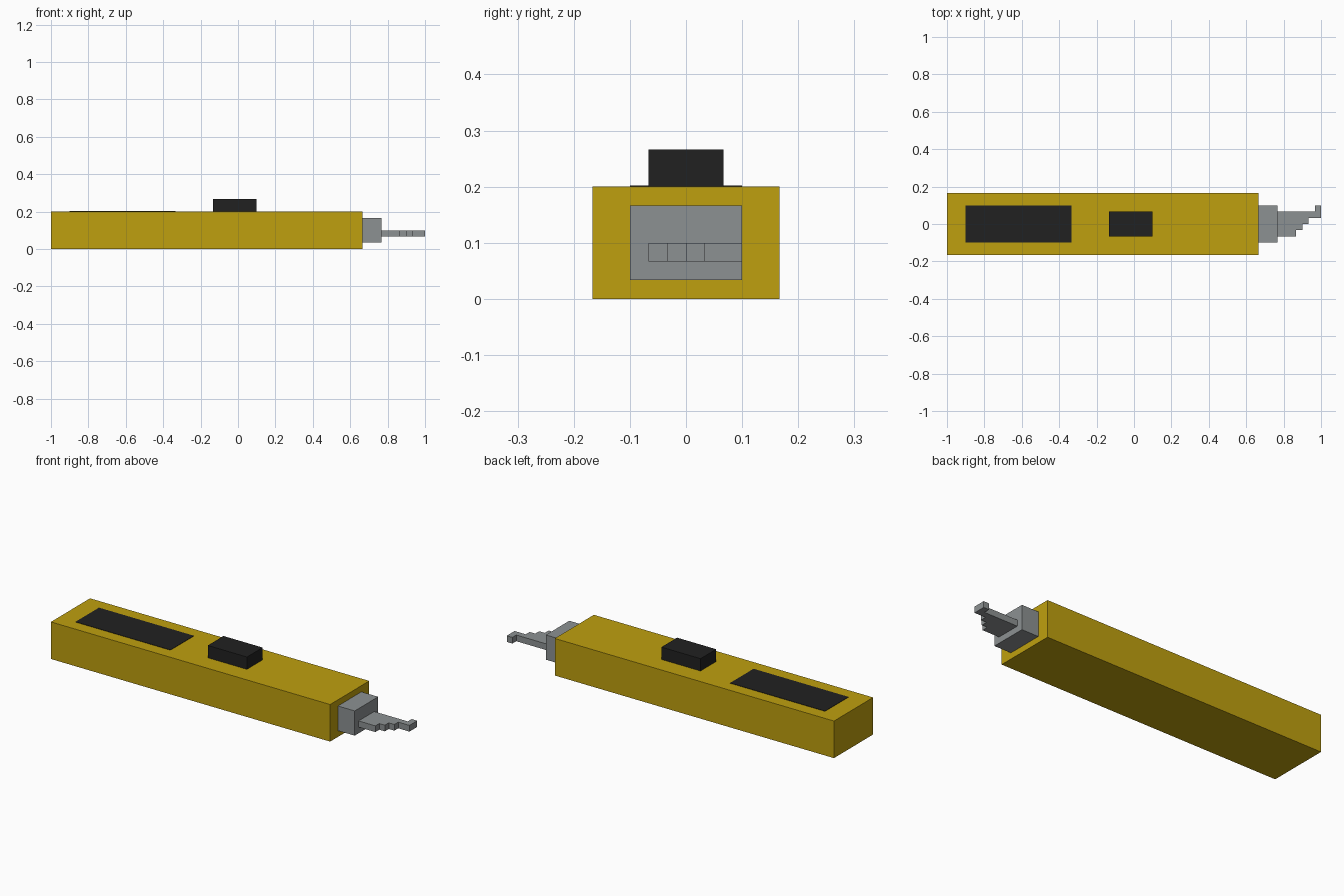
import bpy
import bmesh

if "Cube" in bpy.data.objects:
    bpy.data.objects.remove(bpy.data.objects["Cube"])

U = 1 / 30  # modular unit


def material(name, rgb):
    m = bpy.data.materials.new(name)
    m.diffuse_color = (*rgb, 1)
    m.use_nodes = True
    m.node_tree.nodes["Principled BSDF"].inputs["Base Color"].default_value = m.diffuse_color
    return m


yellow = material("mustard_yellow", (0.52, 0.35, 0.0045))
grey = material("metal_grey", (0.265, 0.283, 0.288))
black = material("black", (0.0155, 0.0155, 0.0155))


def prism(name, outline, z0, z1, mat):
    """Extrude an outline (in units) from z0 to z1."""
    bm = bmesh.new()
    face = bm.faces.new([bm.verts.new((x * U, y * U, z0 * U)) for x, y in outline])
    ext = bmesh.ops.extrude_face_region(bm, geom=[face])
    for v in ext["geom"]:
        if isinstance(v, bmesh.types.BMVert):
            v.co.z = z1 * U
    bmesh.ops.recalc_face_normals(bm, faces=bm.faces)
    mesh = bpy.data.meshes.new(name)
    bm.to_mesh(mesh)
    bm.free()
    mesh.materials.append(mat)
    obj = bpy.data.objects.new(name, mesh)
    bpy.context.collection.objects.link(obj)
    return obj


def box(name, x0, x1, half_y, z0, z1, mat):
    outline = [(x0, -half_y), (x1, -half_y), (x1, half_y), (x0, half_y)]
    return prism(name, outline, z0, z1, mat)


# Long handle with a raised button and a flat dark panel on top
box("handle", -30, 20, 5, 0, 6, yellow)
box("button", -4, 3, 2, 6, 8, black)
box("top_panel", -27, -10, 3, 6, 6.06, black)

# Collar at the front end
box("collar", 20, 23, 3, 1, 5, grey)

# Thin blade with a stepped edge and a hooked tip
blade = [(23, -2), (26, -2), (26, -1), (27, -1), (27, 0), (28, 0), (28, 1),
         (30, 1), (30, 3), (29, 3), (29, 2), (23, 2)]
prism("blade", blade, 2, 3, grey)
